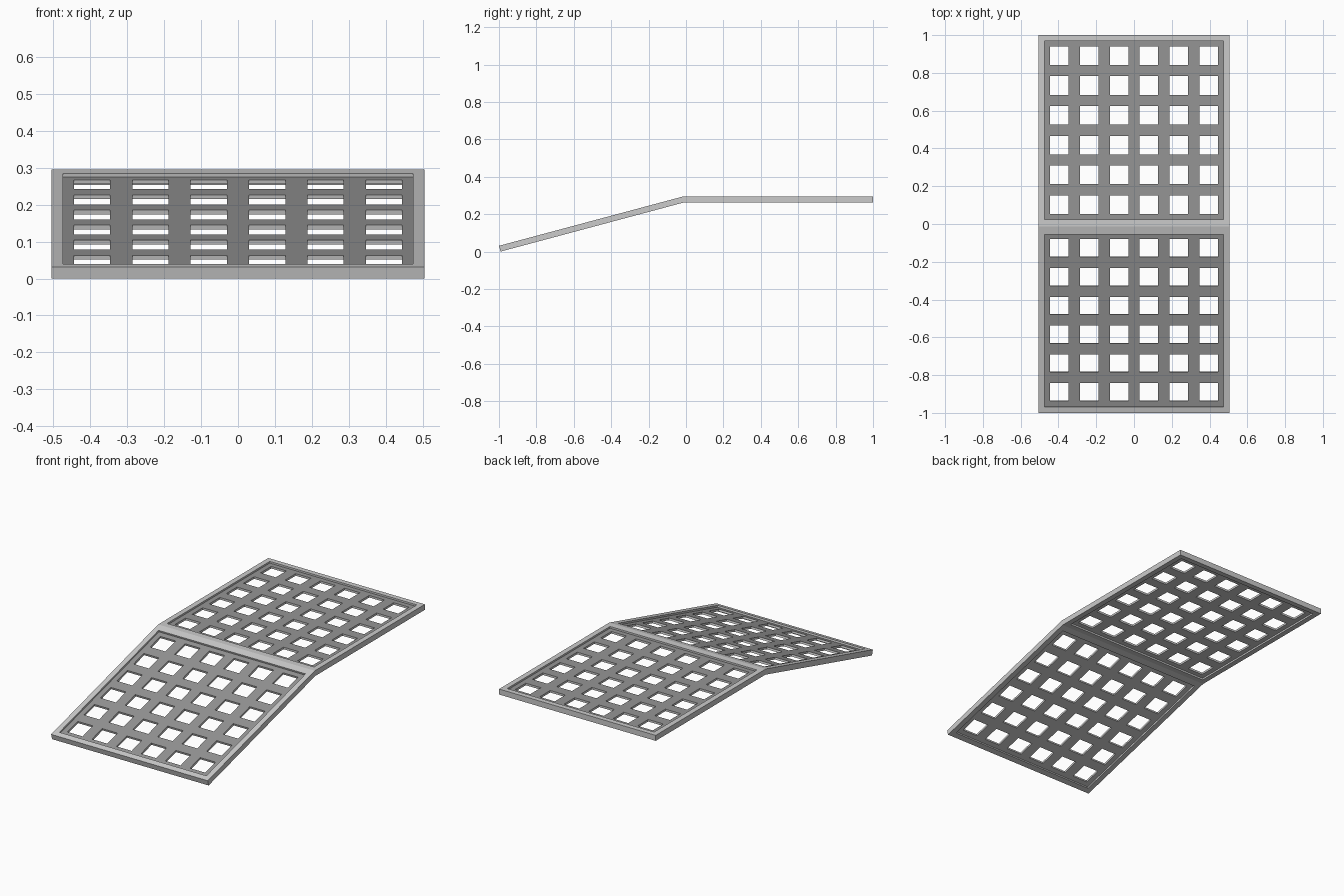
import bpy, bmesh, math
from mathutils import Vector

if "Cube" in bpy.data.objects:
    bpy.data.objects.remove(bpy.data.objects["Cube"])

A = math.radians(15)            # ramp slope
T = 0.032                       # frame thickness
HALF, INNER = 0.505, 0.474      # half width outside and inside the rails
CREASE = -0.014                 # y of the bend on the top surface
TOP = T * math.cos(A) + (1 + CREASE) * math.tan(A)
RECESS, SHEET, HOLE, N = 0.010, 0.012, 0.098, 6

# Plain grey sheet body with a darker tread face
plain = bpy.data.materials.new("plain_grey")
tread = bpy.data.materials.new("dark_tread")
tread.diffuse_color = (0.3, 0.3, 0.3, 1)
tread.use_nodes = True
tread.node_tree.nodes["Principled BSDF"].inputs["Base Color"].default_value = tread.diffuse_color


def ramp(s, d):
    """Point (y, z) at distance s up the slope and depth d below its top."""
    return (-1 + s * math.cos(A) + d * math.sin(A),
            T * math.cos(A) + s * math.sin(A) - d * math.cos(A))


def deck(y, d):
    return (y, TOP - d)


def make_object(name, bm):
    bmesh.ops.recalc_face_normals(bm, faces=bm.faces)
    me = bpy.data.meshes.new(name)
    bm.to_mesh(me)
    bm.free()
    ob = bpy.data.objects.new(name, me)
    bpy.context.collection.objects.link(ob)
    return ob


def prism(name, profile, x0, x1):
    """Extrude a (y, z) profile along x."""
    bm = bmesh.new()
    face = bm.faces.new([bm.verts.new((x0, y, z)) for y, z in profile])
    ext = bmesh.ops.extrude_face_region(bm, geom=[face], use_keep_orig=True)
    verts = [v for v in ext["geom"] if isinstance(v, bmesh.types.BMVert)]
    bmesh.ops.translate(bm, verts=verts, vec=(x1 - x0, 0, 0))
    return make_object(name, bm)


def cuts(lo, hi):
    """Grid lines: outer edges plus both edges of every hole."""
    pitch = (hi - lo) / N
    out = [lo]
    for i in range(N):
        c = lo + (i + 0.5) * pitch
        out += [c - HOLE / 2, c + HOLE / 2]
    return out + [hi]


def lattice(name, place, lo, hi):
    """Thin perforated sheet set into the frame."""
    bm = bmesh.new()
    xs, ss = cuts(-INNER, INNER), cuts(lo, hi)
    vs = [[bm.verts.new((x, *place(s, RECESS))) for x in xs] for s in ss]
    for j in range(len(ss) - 1):
        for i in range(len(xs) - 1):
            if not (i % 2 and j % 2):
                bm.faces.new((vs[j][i], vs[j][i + 1], vs[j + 1][i + 1], vs[j + 1][i]))
    # Each hole is an odd/odd cell; the rest is thickened downwards
    ext = bmesh.ops.extrude_face_region(bm, geom=bm.faces[:], use_keep_orig=True)
    verts = [v for v in ext["geom"] if isinstance(v, bmesh.types.BMVert)]
    step = Vector((0, *place(0, SHEET))) - Vector((0, *place(0, 0)))
    bmesh.ops.translate(bm, verts=verts, vec=step)
    ob = make_object(name, bm)
    ob.data.materials.append(plain)
    ob.data.materials.append(tread)
    for p in ob.data.polygons:
        p.material_index = 1 if p.normal.z > 0.9 else 0
    return ob


# Inner openings of the two panels
R0, R1 = 0.033, 0.979
D0, D1 = 0.023, 0.970

# Bend edge, top and mitred underside
bend_top = (CREASE, TOP)
bend_low = (CREASE + T * math.tan(A / 2), TOP - T)

# Bent side rails
rail = [ramp(0, 0), bend_top, deck(1, 0), deck(1, T), bend_low, ramp(0, T)]
prism("left_rail", rail, -HALF, -INNER)
prism("right_rail", rail, INNER, HALF)

# Cross bars at the foot, bend and back
prism("foot_bar", [ramp(0, 0), ramp(R0, 0), ramp(R0, T), ramp(0, T)], -INNER, INNER)
prism("bend_bar", [ramp(R1, 0), bend_top, deck(D0, 0), deck(D0, T), bend_low,
                   ramp(R1, T)], -INNER, INNER)
prism("back_bar", [deck(D1, 0), deck(1, 0), deck(1, T), deck(D1, T)], -INNER, INNER)

# Perforated sheets
lattice("ramp_lattice", ramp, R0, R1)
lattice("deck_lattice", deck, D0, D1)
